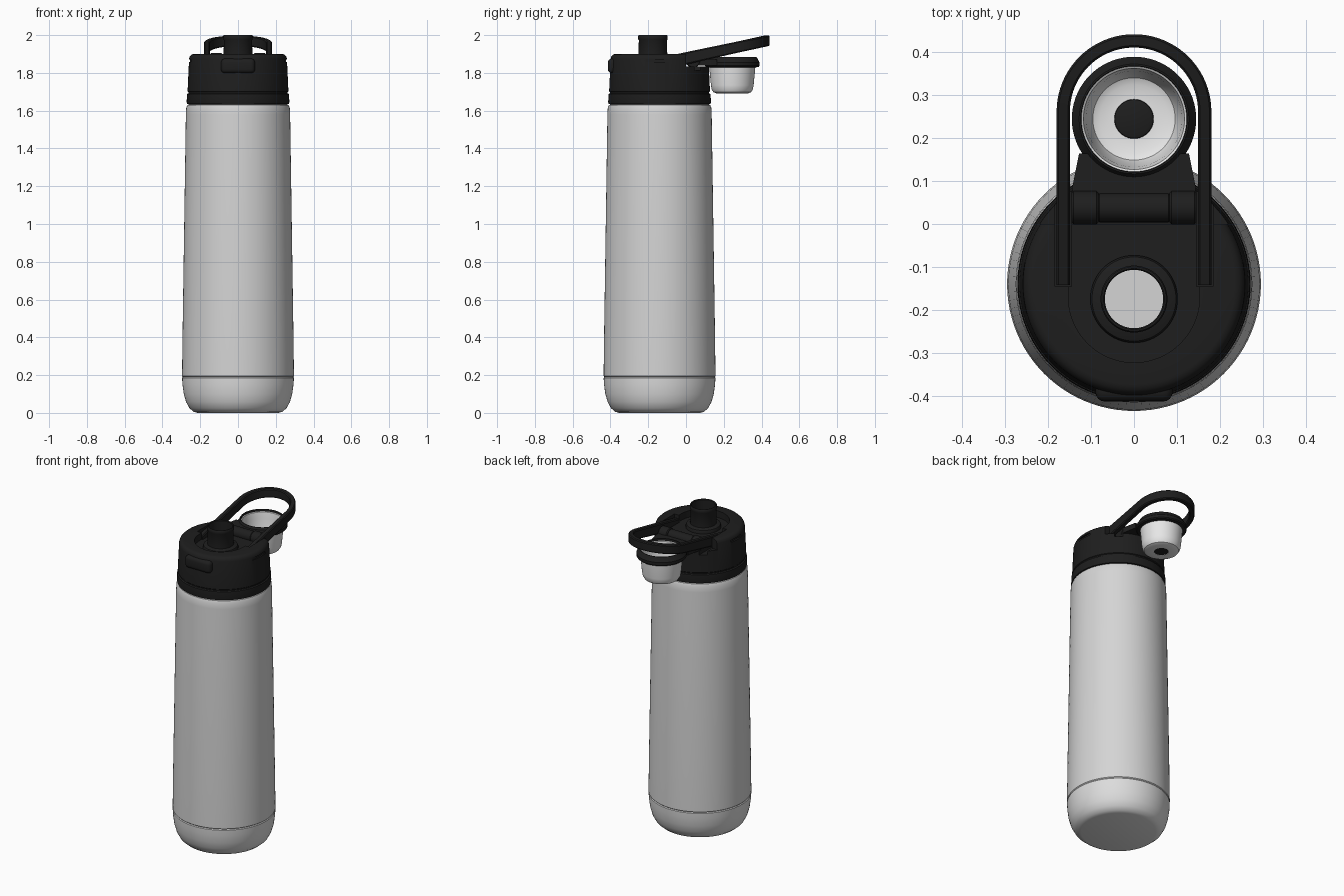
import bpy, bmesh, math
from mathutils import Vector

if "Cube" in bpy.data.objects:
    bpy.data.objects.remove(bpy.data.objects["Cube"])

AXIS_Y = -0.14            # bottle centre line
CAP_Y = 0.245             # centre of the flipped-open cap


def material(name, r, g, b):
    m = bpy.data.materials.new(name)
    m.diffuse_color = (r, g, b, 1)
    m.use_nodes = True
    m.node_tree.nodes["Principled BSDF"].inputs["Base Color"].default_value = m.diffuse_color
    return m


BLACK = material("black plastic", 0.013, 0.013, 0.013)
STEEL = material("light steel", 0.66, 0.66, 0.66)
BASE = material("pale base", 0.72, 0.72, 0.72)
WHITE = material("white plastic", 0.82, 0.82, 0.82)


def finish(bm, name, mat, smooth=35):
    bmesh.ops.remove_doubles(bm, verts=bm.verts, dist=1e-5)
    bmesh.ops.recalc_face_normals(bm, faces=bm.faces)
    me = bpy.data.meshes.new(name)
    bm.to_mesh(me)
    bm.free()
    ob = bpy.data.objects.new(name, me)
    bpy.context.collection.objects.link(ob)
    if mat:
        me.materials.append(mat)
    shade(ob, smooth)
    return ob


def shade(ob, angle=35):
    bpy.ops.object.select_all(action='DESELECT')
    ob.select_set(True)
    bpy.context.view_layer.objects.active = ob
    bpy.ops.object.shade_smooth_by_angle(angle=math.radians(angle))


def lathe(name, profile, cy, mat, closed=False, steps=96):
    bm = bmesh.new()
    vs = [bm.verts.new((r, cy, z)) for r, z in profile]
    pairs = list(zip(vs, vs[1:])) + ([(vs[-1], vs[0])] if closed else [])
    es = [bm.edges.new(p) for p in pairs]
    bmesh.ops.spin(bm, geom=vs + es, cent=(0, cy, 0), axis=(0, 0, 1),
                   angle=math.tau, steps=steps)
    return finish(bm, name, mat)


def prism(name, pts, z0, z1, mat=None, bevel=0):
    bm = bmesh.new()
    f = bm.faces.new([bm.verts.new((x, y, z0)) for x, y in pts])
    ext = bmesh.ops.extrude_face_region(bm, geom=[f])["geom"]
    bmesh.ops.translate(bm, vec=(0, 0, z1 - z0),
                        verts=[v for v in ext if isinstance(v, bmesh.types.BMVert)])
    if bevel:
        bmesh.ops.recalc_face_normals(bm, faces=bm.faces)
        sharp = [e for e in bm.edges if e.calc_face_angle(0) > 0.6]
        bmesh.ops.bevel(bm, geom=sharp, offset=bevel, segments=4,
                        profile=0.5, affect='EDGES')
    return finish(bm, name, mat)


def rect(x0, x1, y0, y1):
    return [(x0, y0), (x1, y0), (x1, y1), (x0, y1)]


def arc(r, cy, a0, a1, n=40):
    return [(r * math.cos(math.radians(a0 + (a1 - a0) * i / n)),
             cy + r * math.sin(math.radians(a0 + (a1 - a0) * i / n)))
            for i in range(n + 1)]


def cut(ob, cutter):
    cutter.hide_render = True
    mod = ob.modifiers.new("cut", 'BOOLEAN')
    mod.operation = 'DIFFERENCE'
    mod.solver = 'EXACT'
    mod.object = cutter
    bpy.context.view_layer.objects.active = ob
    bpy.ops.object.modifier_apply(modifier=mod.name)
    bpy.data.objects.remove(cutter)


# Bottle: rounded base cup, tapered steel wall with hollow inside
lathe("base_cup", [(0, 0), (0.215, 0), (0.235, 0.006), (0.257, 0.025),
                   (0.275, 0.058), (0.287, 0.1), (0.294, 0.15),
                   (0.296, 0.185), (0.292, 0.19), (0.27, 0.19)], AXIS_Y, BASE)
lathe("bottle_body", [(0.27, 0.19), (0.292, 0.19), (0.296, 0.195), (0.296, 0.215),
                      (0.293, 0.45), (0.276, 1.58), (0.274, 1.615), (0.268, 1.63),
                      (0.25, 1.635), (0.25, 0.08), (0.22, 0.04), (0, 0.04)],
      AXIS_Y, STEEL)

# Lid: threaded collar and main housing in one solid
lid = lathe("lid", [(0, 1.62), (0.255, 1.62), (0.262, 1.634), (0.27, 1.636),
                    (0.272, 1.645), (0.27, 1.688), (0.263, 1.692), (0.263, 1.698),
                    (0.267, 1.702), (0.259, 1.875), (0.255, 1.888),
                    (0.246, 1.897), (0.235, 1.9), (0, 1.9)], AXIS_Y, BLACK)
# Recess round the spout, hinge ledge, handle slots, side slits, drinking hole
cut(lid, prism("recess_cutter", arc(0.153, -0.17, 180, 360) + [(0.153, 0.3), (-0.153, 0.3)],
               1.858, 2.1))
cut(lid, prism("ledge_cutter", rect(-0.3, 0.3, 0.0, 0.3), 1.835, 2.1))
for s in (-1, 1):
    cut(lid, prism("slot_cutter", rect(s * 0.165 - 0.019, s * 0.165 + 0.019, -0.146, 0.3),
                   1.812, 2.1))
    cut(lid, prism("slit_cutter", rect(s * 0.27 - 0.02, s * 0.27 + 0.02, -0.3, -0.09),
                   1.857, 1.872))
cut(lid, prism("hole_cutter", arc(0.07, -0.175, 0, 354, 59), 1.5, 2.1))
shade(lid)

# Spout with lip and base collar
lathe("spout", [(0.068, 1.62), (0.068, 1.996), (0.071, 2.0), (0.075, 2.0),
                (0.078, 1.995), (0.078, 1.978), (0.075, 1.973), (0.076, 1.885),
                (0.088, 1.882), (0.098, 1.878), (0.102, 1.868), (0.102, 1.85),
                (0.08, 1.85), (0.08, 1.62)], -0.175, BLACK, closed=True, steps=64)

# Front push button
prism("front_button", rect(-0.09, 0.09, -0.414, -0.35), 1.798, 1.876, BLACK, 0.022)

# Hinge barrel: long pin plus two thicker end lugs
def barrel(name, x0, x1, r):
    bm = bmesh.new()
    rings = []
    for x, k in ((x0, 0), (x0, r - 0.005), (x0 + 0.005, r),
                 (x1 - 0.005, r), (x1, r - 0.005), (x1, 0)):
        rings.append(bm.verts.new((x, 0.038 + k, 1.866)))
    es = [bm.edges.new(p) for p in zip(rings, rings[1:])]
    bmesh.ops.spin(bm, geom=rings + es, cent=(0, 0.038, 1.866), axis=(1, 0, 0),
                   angle=math.tau, steps=32)
    return finish(bm, name, BLACK)


barrel("hinge_pin", -0.085, 0.085, 0.034)
barrel("hinge_lug_left", -0.146, -0.083, 0.039)
barrel("hinge_lug_right", 0.083, 0.146, 0.039)

# Arm joining hinge to cap, hollowed along the cap ring
prism("cap_arm", [(-0.145, 0.04), (0.145, 0.04), (0.143, 0.09), (0.128, 0.165)]
      + arc(0.132, CAP_Y, 322, 218, 24) + [(-0.128, 0.165), (-0.143, 0.09)],
      1.838, 1.872, BLACK)

# Flipped-open cap: black ring, white cup, dark centre plug
lathe("cap_ring", [(0.119, 1.828), (0.14, 1.832), (0.145, 1.838), (0.145, 1.856),
                   (0.14, 1.862), (0.132, 1.878), (0.128, 1.884), (0.124, 1.884),
                   (0.122, 1.862)], CAP_Y, BLACK, closed=True, steps=72)
lathe("cap_cup", [(0.042, 1.692), (0.085, 1.692), (0.1, 1.698), (0.109, 1.713),
                  (0.113, 1.735), (0.122, 1.83), (0.124, 1.872), (0.118, 1.868),
                  (0.112, 1.83), (0.103, 1.735), (0.096, 1.716), (0.08, 1.708),
                  (0.042, 1.708)], CAP_Y, WHITE, closed=True, steps=72)
lathe("cap_plug", [(0, 1.694), (0.042, 1.694), (0.046, 1.708), (0.045, 1.714),
                   (0.038, 1.717), (0, 1.717)], CAP_Y, BLACK, steps=40)

# Carry handle: tilted U loop with slightly tapering, softened section
bm = bmesh.new()
path = [(0.165, y, 1, 0) for y in (-0.142, 0.0, 0.13)]
for i in range(41):
    a = math.pi * i / 40
    path.append((0.165 * math.cos(a), 0.262 + 0.165 * math.sin(a),
                 math.cos(a), math.sin(a)))
path += [(-0.165, y, -1, 0) for y in (0.13, 0.0, -0.142)]
section = [(-1, -0.8), (-0.7, -1), (0.7, -1), (1, -0.8),
           (1, 0.8), (0.7, 1), (-0.7, 1), (-1, 0.8)]
rings = []
for x, y, nx, ny in path:
    h = 0.033 - 0.012 * max(y, 0)
    zc = 1.877 + 0.218 * y
    rings.append([bm.verts.new((x + nx * u * 0.0155, y + ny * u * 0.0155, zc + w * h))
                  for u, w in section])
for a, b in zip(rings, rings[1:]):
    for i in range(8):
        j = (i + 1) % 8
        bm.faces.new((a[i], a[j], b[j], b[i]))
bm.faces.new(rings[0])
bm.faces.new(rings[-1])
finish(bm, "carry_handle", BLACK)
